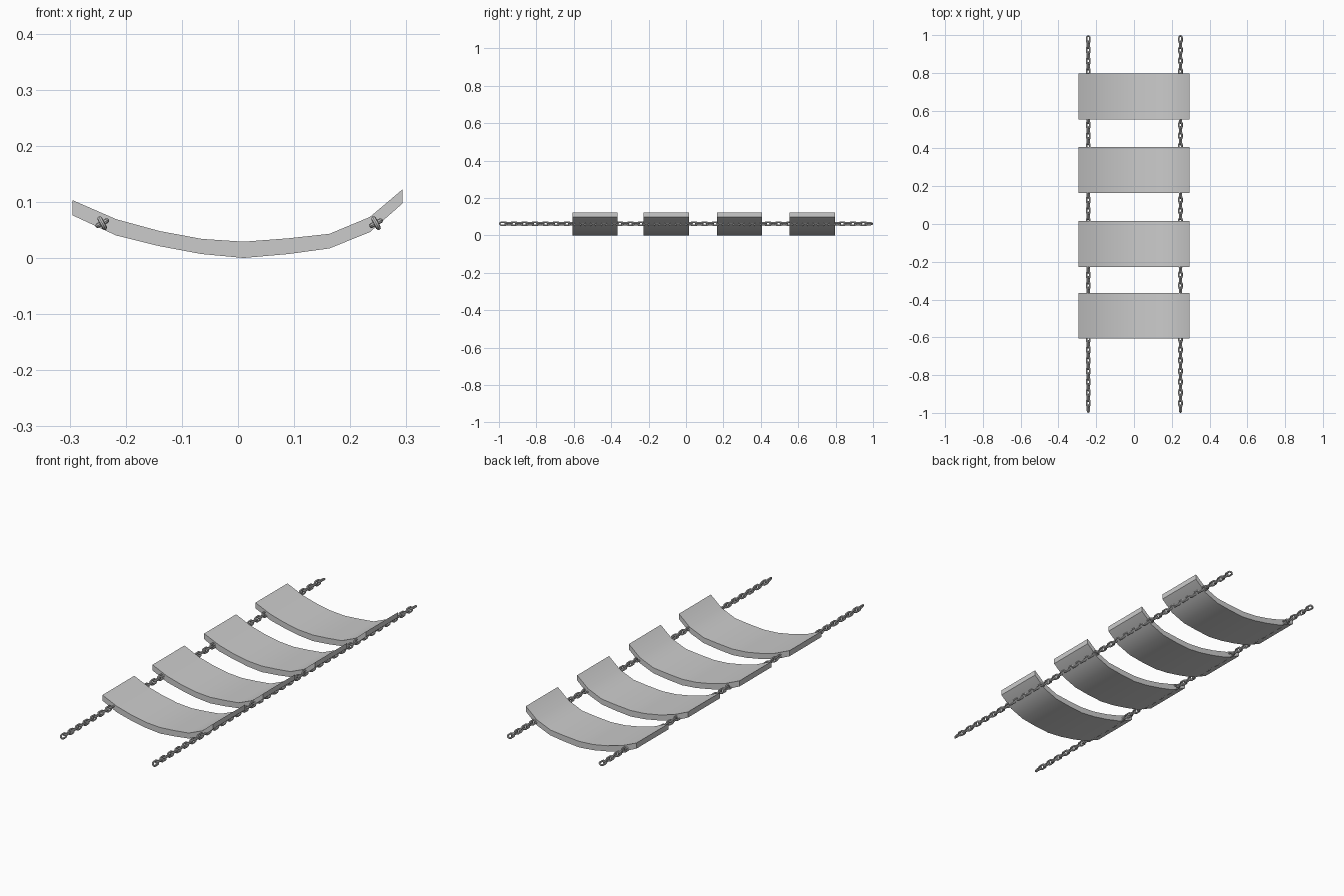
import bpy, bmesh, math
from mathutils import Matrix, Vector

if "Cube" in bpy.data.objects:
    bpy.data.objects.remove(bpy.data.objects["Cube"])


def add_object(name, bm):
    bmesh.ops.recalc_face_normals(bm, faces=bm.faces)
    mesh = bpy.data.meshes.new(name)
    bm.to_mesh(mesh)
    bm.free()
    obj = bpy.data.objects.new(name, mesh)
    bpy.context.collection.objects.link(obj)
    bpy.ops.object.select_all(action='DESELECT')
    obj.select_set(True)
    bpy.context.view_layer.objects.active = obj
    bpy.ops.object.shade_smooth_by_angle(angle=math.radians(35))
    return obj


# Sagging planks: (x, top z, bottom z) across the bridge
PROFILE = [(-0.295, 0.103, 0.076), (-0.217, 0.069, 0.040), (-0.14, 0.048, 0.021),
           (-0.065, 0.034, 0.007), (0.01, 0.029, 0.0), (0.09, 0.035, 0.007),
           (0.163, 0.043, 0.017), (0.235, 0.073, 0.046), (0.293, 0.122, 0.097)]
PLANK_DEPTH = 0.242


def plank(name, y):
    bm = bmesh.new()
    rings = []
    for x, top, bottom in PROFILE:
        rings.append([bm.verts.new((x, y + s * PLANK_DEPTH / 2, z))
                      for s, z in ((-1, top), (1, top), (1, bottom), (-1, bottom))])
    for a, b in zip(rings, rings[1:]):
        for i in range(4):
            j = (i + 1) % 4
            bm.faces.new((a[i], a[j], b[j], b[i]))
    bm.faces.new(rings[0])
    bm.faces.new(rings[-1])
    add_object(name, bm)


for i, y in enumerate((-0.486, -0.106, 0.286, 0.675)):
    plank(f"plank_{i + 1}", y)

# Chains of interlocking stadium-shaped links
LINK_LENGTH, LINK_WIDTH, WIRE = 0.046, 0.027, 0.0044
LINKS, WIRE_SIDES, ARC_STEPS = 70, 8, 6


def add_link(bm, matrix):
    bend = LINK_WIDTH / 2 - WIRE
    half = LINK_LENGTH / 2 - LINK_WIDTH / 2
    rings = []
    for end in (1, -1):
        for k in range(ARC_STEPS + 1):
            a = math.pi * k / ARC_STEPS + (0 if end == 1 else math.pi)
            out = Vector((math.cos(a), math.sin(a), 0))
            centre = Vector((0, end * half, 0)) + out * bend
            ring = []
            for s in range(WIRE_SIDES):
                t = 2 * math.pi * s / WIRE_SIDES
                p = centre + WIRE * (math.cos(t) * out + math.sin(t) * Vector((0, 0, 1)))
                ring.append(bm.verts.new(matrix @ p))
            rings.append(ring)
    for i, a in enumerate(rings):
        b = rings[(i + 1) % len(rings)]
        for s in range(WIRE_SIDES):
            t = (s + 1) % WIRE_SIDES
            bm.faces.new((a[s], a[t], b[t], b[s]))


def chain(name, x):
    bm = bmesh.new()
    pitch = (2 - LINK_LENGTH) / (LINKS - 1)
    for i in range(LINKS):
        y = -1 + LINK_LENGTH / 2 + i * pitch
        roll = math.radians(-28 if i % 2 else 62)
        add_link(bm, Matrix.Translation((x, y, 0.062)) @ Matrix.Rotation(roll, 4, 'Y'))
    add_object(name, bm)


chain("left_chain", -0.242)
chain("right_chain", 0.246)
